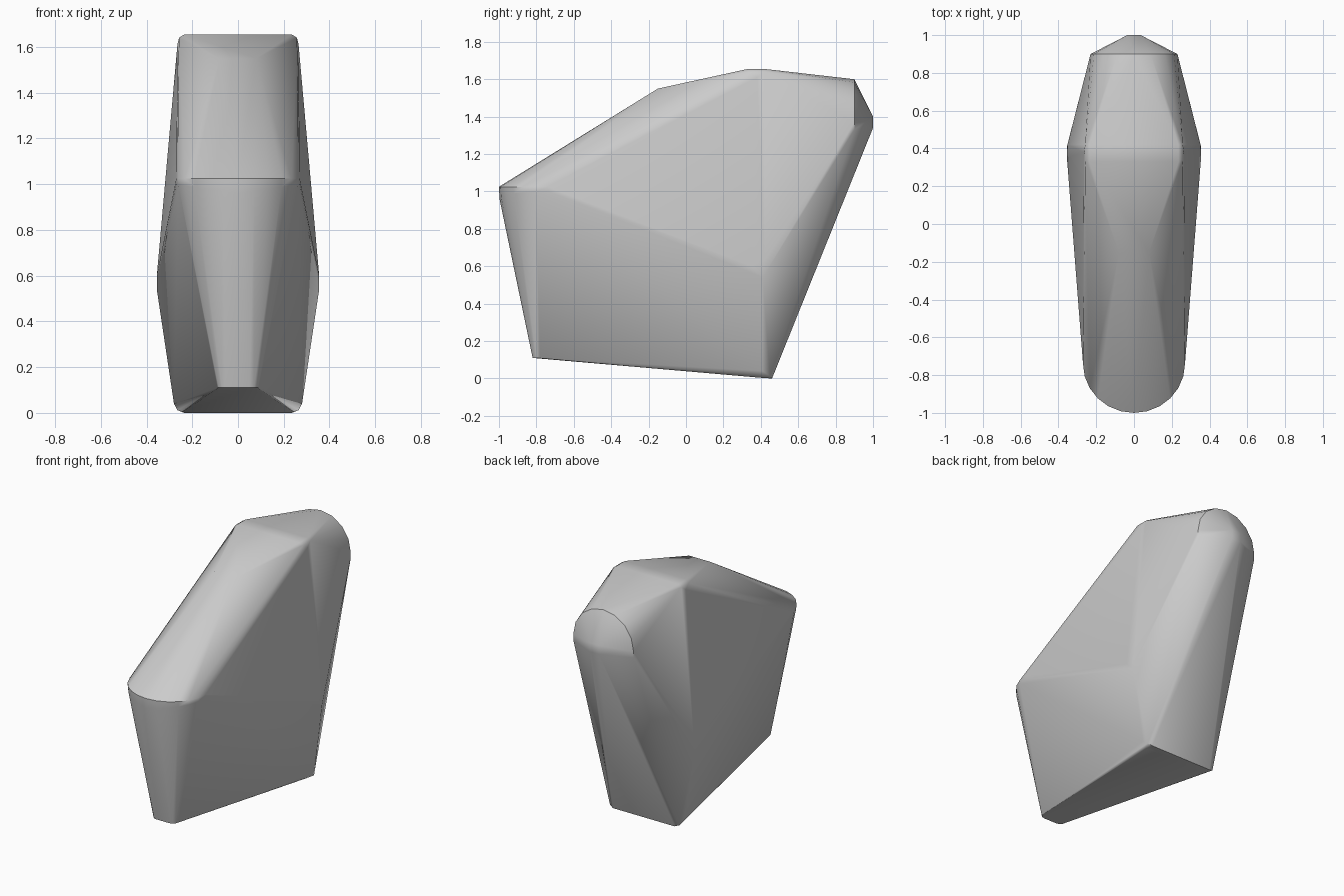
import bpy, bmesh
from math import sin, cos, pi, radians

cube = bpy.data.objects.get("Cube")
if cube:
    bpy.data.objects.remove(cube, do_unlink=True)

grey = bpy.data.materials.new("plain grey")
grey.use_nodes = True
colour = (0.6, 0.6, 0.6, 1)
grey.diffuse_color = colour
grey.node_tree.nodes["Principled BSDF"].inputs["Base Color"].default_value = colour

half = []  # corner points of the right-hand half, mirrored below


def add(*points):
    half.extend(points)


# Rounded nose: a half-round upper rim and a slightly lower second rim
for i in range(7):
    a = i / 6 * pi / 2
    x, y = 0.27 * sin(a), -0.74 - 0.26 * cos(a)
    add((x, y, 1.025), (x, y + 0.003, 0.96 + 0.04 * sin(a)))

# Small rounded foot of the nose
for i in range(4):
    a = i / 3 * pi / 2
    add((0.05 + 0.04 * sin(a), -0.78 - 0.04 * cos(a), 0.11))

# Rear bottom edge with rounded ends
add((0.235, 0.46, 0), (0.24, 0.40, 0.004),
    (0.265, 0.45, 0.012), (0.28, 0.41, 0.04))

# Widest point of each flank
add((0.355, 0.35, 0.60), (0.355, 0.41, 0.54), (0.352, 0.42, 0.63))

# Roof: narrow front end and broad crest with softened corners
add((0.08, -0.15, 1.55), (0.10, -0.12, 1.54),
    (0.235, 0.33, 1.655), (0.235, 0.42, 1.655),
    (0.258, 0.34, 1.64), (0.258, 0.42, 1.64), (0.265, 0.38, 1.61))

# Rear arch and the blunt tip behind it
for i in range(5):
    a = i / 4 * pi / 2
    add((0.23 * sin(a), 0.90, 1.37 + 0.23 * cos(a)))
add((0.23, 0.90, 1.33), (0.035, 1.0, 1.40), (0.035, 1.0, 1.34))

# Wrap the mirrored points in one convex skin
bm = bmesh.new()
for x, y, z in half:
    for side in (-1, 1):
        bm.verts.new((side * x, y, z))
bmesh.ops.remove_doubles(bm, verts=bm.verts[:], dist=0.001)
hull = bmesh.ops.convex_hull(bm, input=bm.verts[:])
inside = {v for v in hull["geom_interior"] + hull["geom_unused"]
          if isinstance(v, bmesh.types.BMVert)}
bmesh.ops.delete(bm, geom=list(inside), context='VERTS')
bmesh.ops.recalc_face_normals(bm, faces=bm.faces[:])

mesh = bpy.data.meshes.new("faceted_body")
bm.to_mesh(mesh)
bm.free()
mesh.materials.append(grey)
body = bpy.data.objects.new("faceted_body", mesh)
bpy.context.collection.objects.link(body)

for other in bpy.context.selected_objects:
    other.select_set(False)
body.select_set(True)
bpy.context.view_layer.objects.active = body
bpy.ops.object.shade_smooth_by_angle(angle=radians(40))
